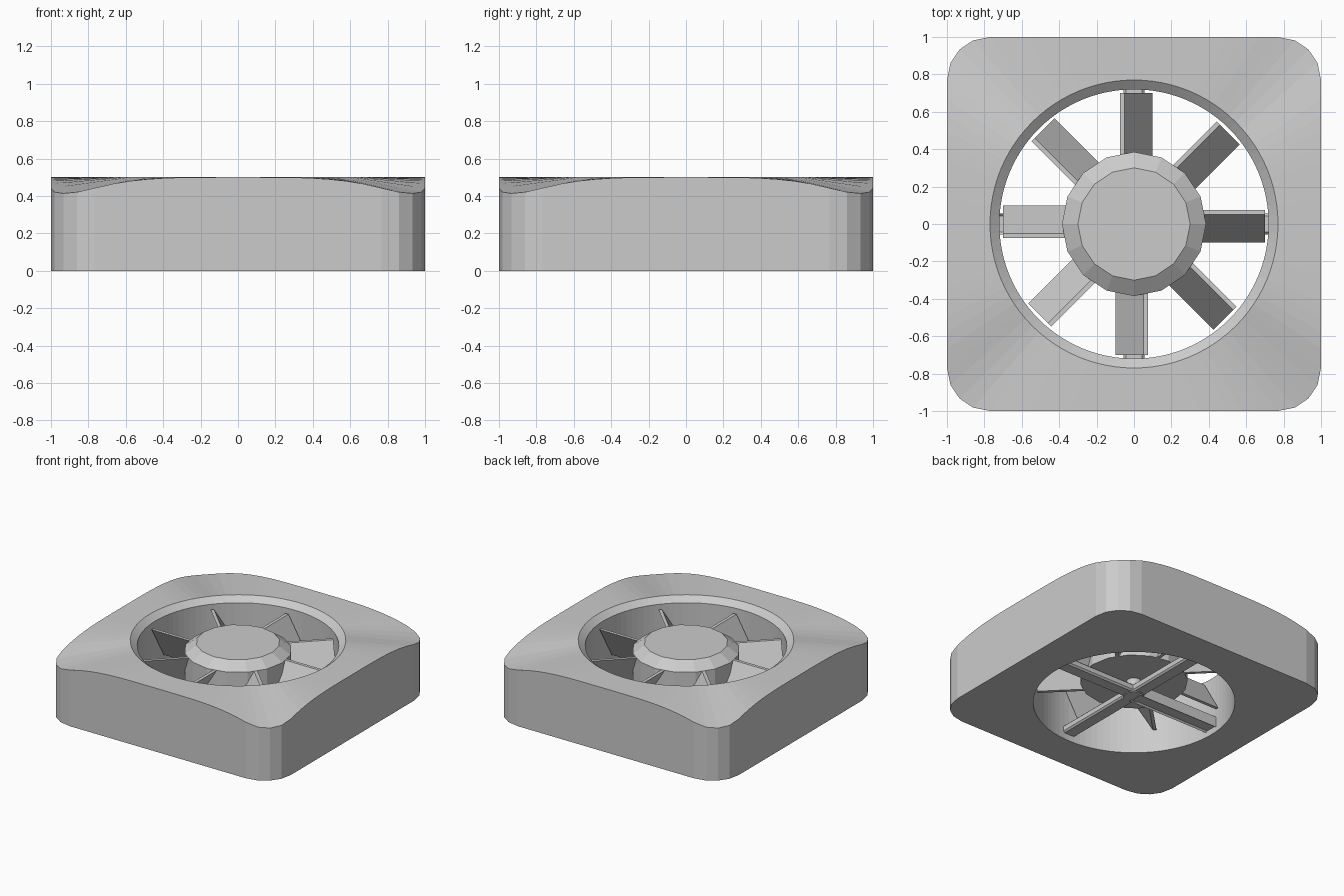
import bpy, bmesh
from math import sin, cos, pi, radians, hypot, sqrt
from mathutils import Matrix

if "Cube" in bpy.data.objects:
    bpy.data.objects.remove(bpy.data.objects["Cube"])


def finish(bm, name):
    bmesh.ops.recalc_face_normals(bm, faces=bm.faces)
    me = bpy.data.meshes.new(name)
    bm.to_mesh(me)
    bm.free()
    ob = bpy.data.objects.new(name, me)
    bpy.context.collection.objects.link(ob)
    return ob


def bridge(bm, a, b):
    n = len(a)
    for i in range(n):
        bm.faces.new((a[i], a[(i + 1) % n], b[(i + 1) % n], b[i]))


def turned(name, profile, sides):
    """Closed solid turned about z from (radius, z) points."""
    bm = bmesh.new()
    loops = [[bm.verts.new((r * cos(2 * pi * i / sides), r * sin(2 * pi * i / sides), z))
              for i in range(sides)] for r, z in profile]
    for a, b in zip(loops, loops[1:]):
        bridge(bm, a, b)
    bm.faces.new(loops[0])
    bm.faces.new(loops[-1])
    return finish(bm, name)


def square_point(a, corner=0.23):
    """Point on the rounded 2 x 2 square in direction a."""
    c, s = cos(a), sin(a)
    u, v = abs(c), abs(s)
    k = 1 - corner
    t = 1 / max(u, v)
    if min(u, v) * t > k:
        b = k * (u + v)
        t = b + sqrt(b * b - 2 * k * k + corner ** 2)
    return c * t, s * t


# Housing: rounded square with drooping corners and a chamfered round duct
N = 96
bm = bmesh.new()
angles = [2 * pi * i / N for i in range(N)]
outer = [square_point(a) for a in angles]
loops = [
    [bm.verts.new((x, y, 0)) for x, y in outer],
    [bm.verts.new((x, y, 0.5 - 0.85 * max(0, hypot(x, y) - 1) ** 2)) for x, y in outer],
]
for r, z in ((0.77, 0.5), (0.72, 0.46), (0.72, 0)):
    loops.append([bm.verts.new((r * cos(a), r * sin(a), z)) for a in angles])
for i in range(5):
    bridge(bm, loops[i], loops[(i + 1) % 5])
finish(bm, "housing")

# Rotor hub, axle and bearing boss
turned("hub", [(0.385, 0.17), (0.385, 0.425), (0.30, 0.485)], 16)
turned("axle", [(0.055, 0.07), (0.055, 0.2)], 16)
turned("bearing_boss", [(0.075, 0.045), (0.075, 0.105)], 16)

# Eight pitched blades
section = [(0.05, 0.425), (0.075, 0.425), (-0.075, 0.17), (-0.1, 0.17)]
for k in range(8):
    bm = bmesh.new()
    ends = [[bm.verts.new((x, section[i][0], section[i][1])) for i in (0, 1, 2, 3)]
            for x in (0.34, 0.70)]
    bridge(bm, *ends)
    for e in ends:
        bm.faces.new(e)
    bm.transform(Matrix.Rotation(radians(45 * k), 4, 'Z'))
    finish(bm, f"blade_{k + 1}")

# Four support struts under the rotor
for k in range(4):
    bm = bmesh.new()
    bmesh.ops.create_cube(bm, size=1)
    bm.transform(Matrix.Rotation(pi / 2 * k, 4, 'Z')
                 @ Matrix.Translation((0.375, 0, 0.08))
                 @ Matrix.Diagonal((0.72, 0.11, 0.06, 1)))
    bmesh.ops.bevel(bm, geom=bm.edges[:], offset=0.012, segments=1, affect='EDGES')
    finish(bm, f"strut_{k + 1}")
